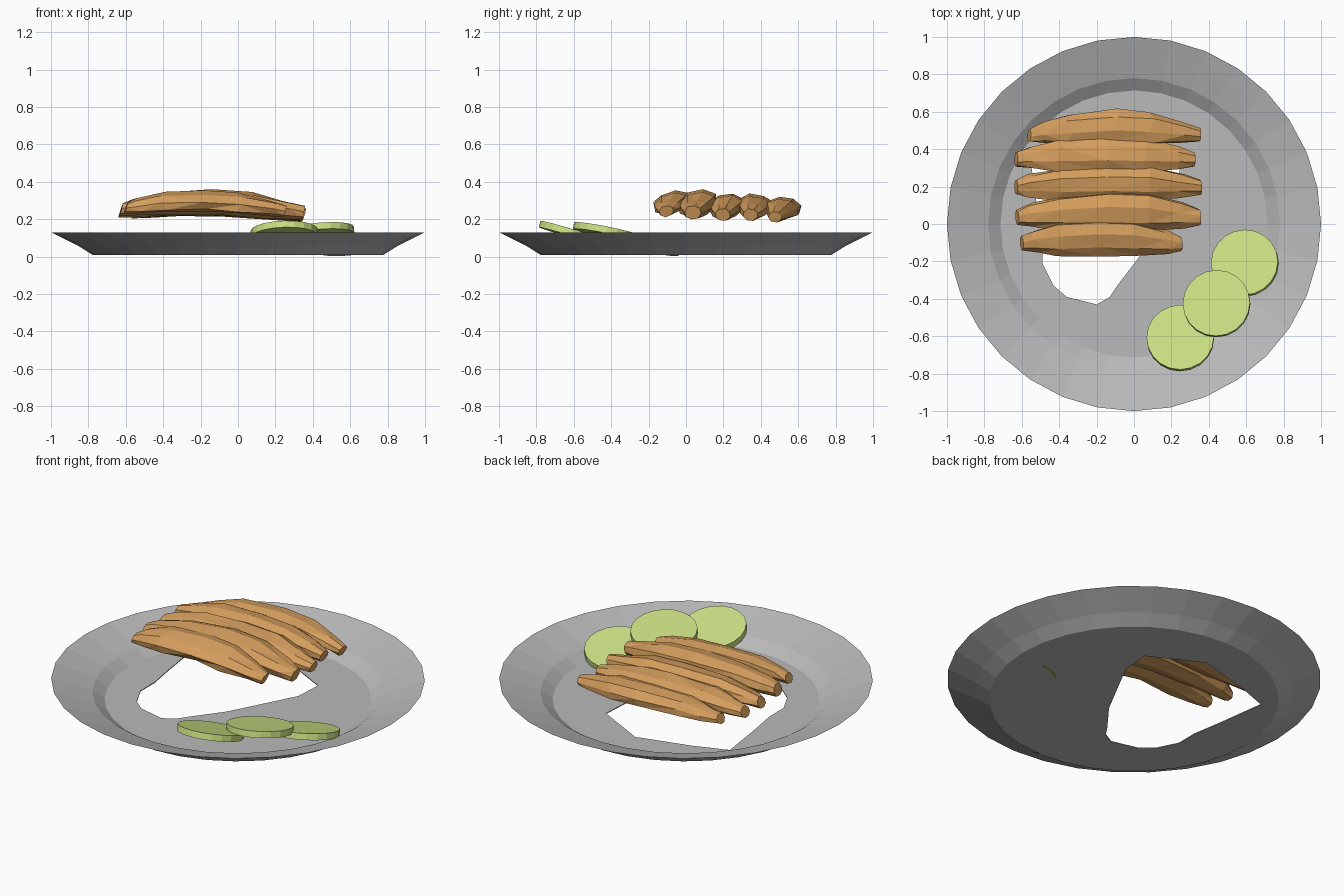
import bpy, bmesh, math, random
from mathutils import Vector

if "Cube" in bpy.data.objects:
    bpy.data.objects.remove(bpy.data.objects["Cube"])
random.seed(4)


def material(name, rgb):
    m = bpy.data.materials.new(name)
    m.diffuse_color = (*rgb, 1)
    m.use_nodes = True
    m.node_tree.nodes["Principled BSDF"].inputs["Base Color"].default_value = m.diffuse_color
    return m


GREY = material("plate grey", (0.49, 0.49, 0.49))
BROWN = material("fried brown", (0.66, 0.34, 0.11))
GREEN = material("cucumber green", (0.60, 0.75, 0.23))


def add_object(name, bm, mat=None):
    bmesh.ops.recalc_face_normals(bm, faces=bm.faces)
    me = bpy.data.meshes.new(name)
    bm.to_mesh(me)
    bm.free()
    ob = bpy.data.objects.new(name, me)
    bpy.context.collection.objects.link(ob)
    if mat:
        me.materials.append(mat)
    return ob


def loft(rings):
    """Closed solid through a list of equal-length point rings."""
    bm = bmesh.new()
    vs = [[bm.verts.new(p) for p in ring] for ring in rings]
    n = len(vs[0])
    for a, b in zip(vs, vs[1:]):
        for i in range(n):
            j = (i + 1) % n
            bm.faces.new((a[i], a[j], b[j], b[i]))
    bm.faces.new(vs[0])
    bm.faces.new(vs[-1])
    return bm


def circle(r, z, n):
    return [(r * math.cos(2 * math.pi * i / n), r * math.sin(2 * math.pi * i / n), z)
            for i in range(n)]


# Plate: outside profile up to the rim, then down the inside to the floor
PROFILE = [(0.775, 0.008), (0.85, 0.055), (1.0, 0.13),
           (0.92, 0.104), (0.78, 0.058), (0.714, 0.013)]
plate = add_object("plate", loft([circle(r, z, 32) for r, z in PROFILE]), GREY)

# Irregular opening in the plate floor under the cutlet
HOLE = [(0.24, 0.22), (0.25, 0.39), (-0.05, 0.545), (-0.37, 0.46), (-0.56, 0.39),
        (-0.52, 0.10), (-0.49, -0.08), (-0.49, -0.21), (-0.43, -0.33), (-0.36, -0.39),
        (-0.20, -0.43), (-0.13, -0.39), (-0.09, -0.33), (0.04, -0.16), (0.135, 0.02)]
cutter = add_object("floor_cutter", loft([[(x, y, z) for x, y in HOLE] for z in (-0.1, 0.1)]))
cutter.hide_render = True
mod = plate.modifiers.new("opening", 'BOOLEAN')
mod.operation = 'DIFFERENCE'
mod.solver = 'EXACT'
mod.object = cutter
bpy.context.view_layer.objects.active = plate
bpy.ops.object.modifier_apply(modifier=mod.name)
bpy.data.objects.remove(cutter)

# Cutlet slices: arched, faceted strips; (t, scale, y bow, z offset) per section
SECTIONS = [(0.0, 0.40, 0.0, -0.025), (0.08, 0.62, 0.01, -0.012), (0.24, 0.92, 0.02, 0.008),
            (0.5, 1.0, 0.03, 0.012), (0.72, 0.98, 0.025, 0.0), (0.9, 0.66, 0.01, -0.025),
            (1.0, 0.42, 0.0, -0.042)]
# (y at ends, left x, right x, middle z, half width, half height, roll, bow)
SLICES = [(-0.105, -0.60, 0.25, 0.285, 0.100, 0.052, 0.35, 1.0),
          (0.035, -0.625, 0.35, 0.277, 0.104, 0.064, 0.25, 1.0),
          (0.195, -0.63, 0.355, 0.266, 0.098, 0.058, 0.15, 0.9),
          (0.345, -0.63, 0.32, 0.266, 0.098, 0.056, -0.10, 1.0),
          (0.475, -0.56, 0.35, 0.255, 0.090, 0.050, -0.20, 1.7)]
SIDES = 8
for k, (y, x0, x1, z, hw, hh, roll, bow) in enumerate(SLICES):
    rings = []
    for t, s, by, dz in SECTIONS:
        ring = []
        for i in range(SIDES):
            a = 2 * math.pi * (i + 0.5) / SIDES
            f = s * random.uniform(0.93, 1.10)
            u, v = hw * f * math.cos(a), hh * (0.25 + 0.75 * s) * f / s * math.sin(a)
            ring.append((x0 + (x1 - x0) * t + (random.uniform(-.02, .02) if 0 < t < 1 else 0.01 * math.sin(a)),
                         y + by * bow + u * math.cos(roll) - v * math.sin(roll),
                         z + dz + u * math.sin(roll) * 0.8 + v * math.cos(roll)))
        rings.append(ring)
    bm = loft(rings)
    bmesh.ops.triangulate(bm, faces=bm.faces)
    add_object(f"cutlet_slice_{k + 1}", bm, BROWN)

# Cucumber slices leaning on the rim: centre of the top face, slope in x and y
for k, (c, sx, sy) in enumerate([((0.59, -0.205, 0.083), 0.11, -0.24),
                                 ((0.44, -0.422, 0.147), 0.08, -0.20),
                                 ((0.247, -0.605, 0.142), 0.03, -0.29)]):
    normal = Vector((-sx, -sy, 1)).normalized()
    rot = Vector((0, 0, 1)).rotation_difference(normal)
    rings = [[rot @ Vector(p) + Vector(c) for p in circle(0.18, h, 20)] for h in (-0.036, 0)]
    add_object(f"cucumber_slice_{k + 1}", loft(rings), GREEN)
